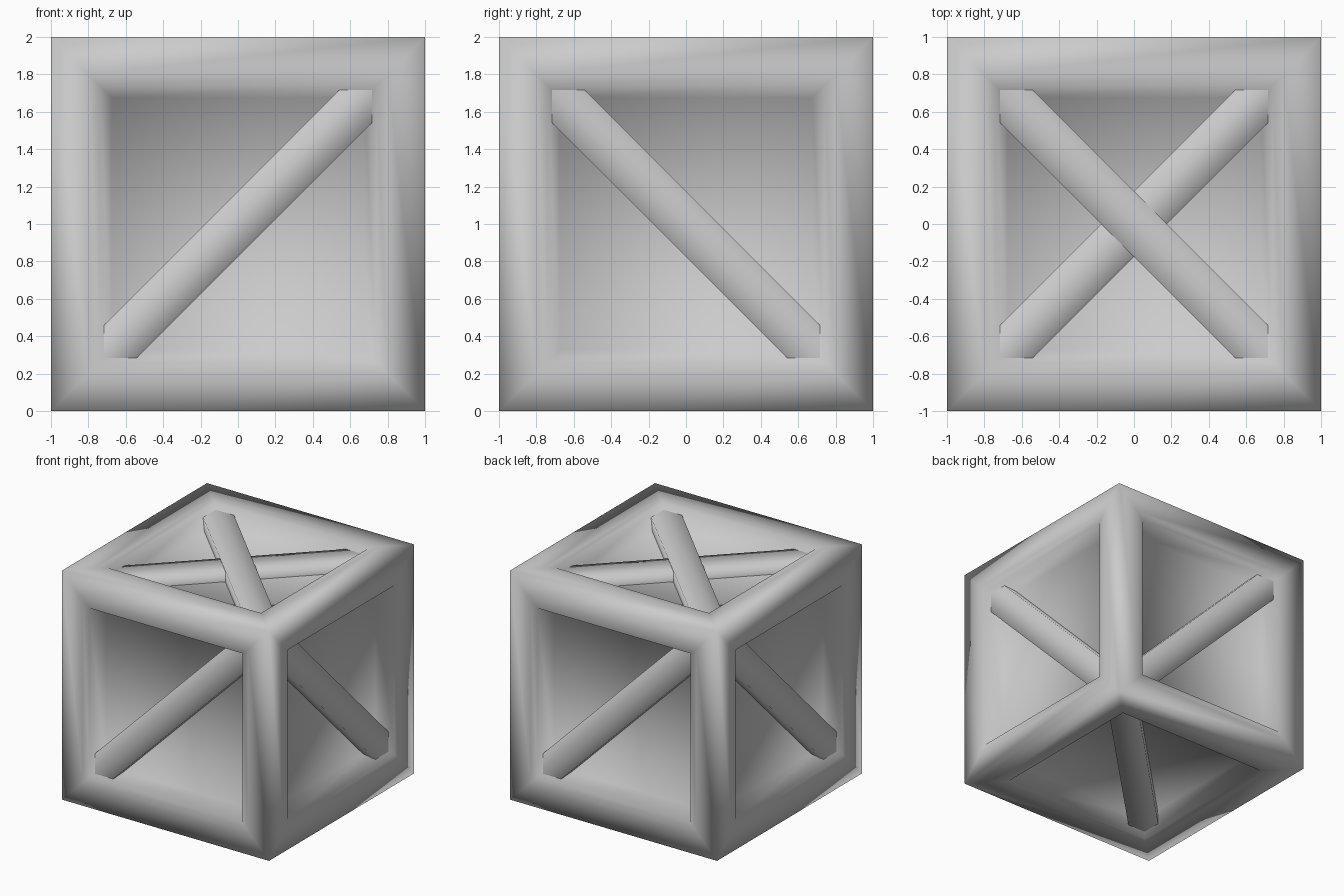
import bpy
import bmesh
from mathutils import Matrix, Vector

# Remove the default cube
default = bpy.data.objects.get("Cube")
if default:
    bpy.data.objects.remove(default, do_unlink=True)

CENTER = Vector((0, 0, 1))

# Single plain material
grey = bpy.data.materials.new("light_grey")
grey.use_nodes = True
color = (0.6, 0.6, 0.6, 1)
grey.diffuse_color = color
grey.node_tree.nodes["Principled BSDF"].inputs["Base Color"].default_value = color


def finish(bm, name):
    """Turn a bmesh into a fully smooth-shaded object."""
    for face in bm.faces:
        face.smooth = True
    mesh = bpy.data.meshes.new(name)
    bm.to_mesh(mesh)
    bm.free()
    mesh.materials.append(grey)
    obj = bpy.data.objects.new(name, mesh)
    bpy.context.collection.objects.link(obj)


# Crate body: rim, soft inner lip, then steep walls to a recessed panel
bm = bmesh.new()
bmesh.ops.create_cube(bm, size=2, matrix=Matrix.Translation(CENTER))
panels = list(bm.faces)
for thickness, depth in ((0.2, 0), (0.06, -0.005), (0.065, -0.14)):
    bmesh.ops.inset_individual(bm, faces=panels, thickness=thickness,
                               depth=depth, use_even_offset=True)
finish(bm, "crate_body")


def brace(name, normal, along, sink=0.048):
    """Diagonal plank with pointed ends, open where it meets the crate."""
    n = Vector(normal)
    a = Vector(along).normalized()
    b = n.cross(a)
    tip, half = 1.012, 0.124
    side = tip - half
    outline = ((tip, 0), (side, half), (-side, half),
               (-tip, 0), (-side, -half), (side, -half))
    bm = bmesh.new()
    top = [bm.verts.new(CENTER + a * u + b * v + n * (1 - sink)) for u, v in outline]
    bm.faces.new(top)
    # Long sides, running down just below the panel
    for i in (1, 4):
        p, q = top[i], top[i + 1]
        low_p, low_q = (bm.verts.new(v.co - n * 0.11) for v in (p, q))
        bm.faces.new((q, p, low_p, low_q))
    finish(bm, name)


# One brace per side and below, a crossed pair on top
brace("front_brace", (0, -1, 0), (1, 0, 1))
brace("back_brace", (0, 1, 0), (-1, 0, 1))
brace("left_brace", (1, 0, 0), (0, -1, 1))
brace("right_brace", (-1, 0, 0), (0, 1, 1))
brace("bottom_brace", (0, 0, -1), (1, 1, 0))
brace("top_upper_brace", (0, 0, 1), (1, -1, 0))
brace("top_lower_brace", (0, 0, 1), (1, 1, 0), sink=0.055)
